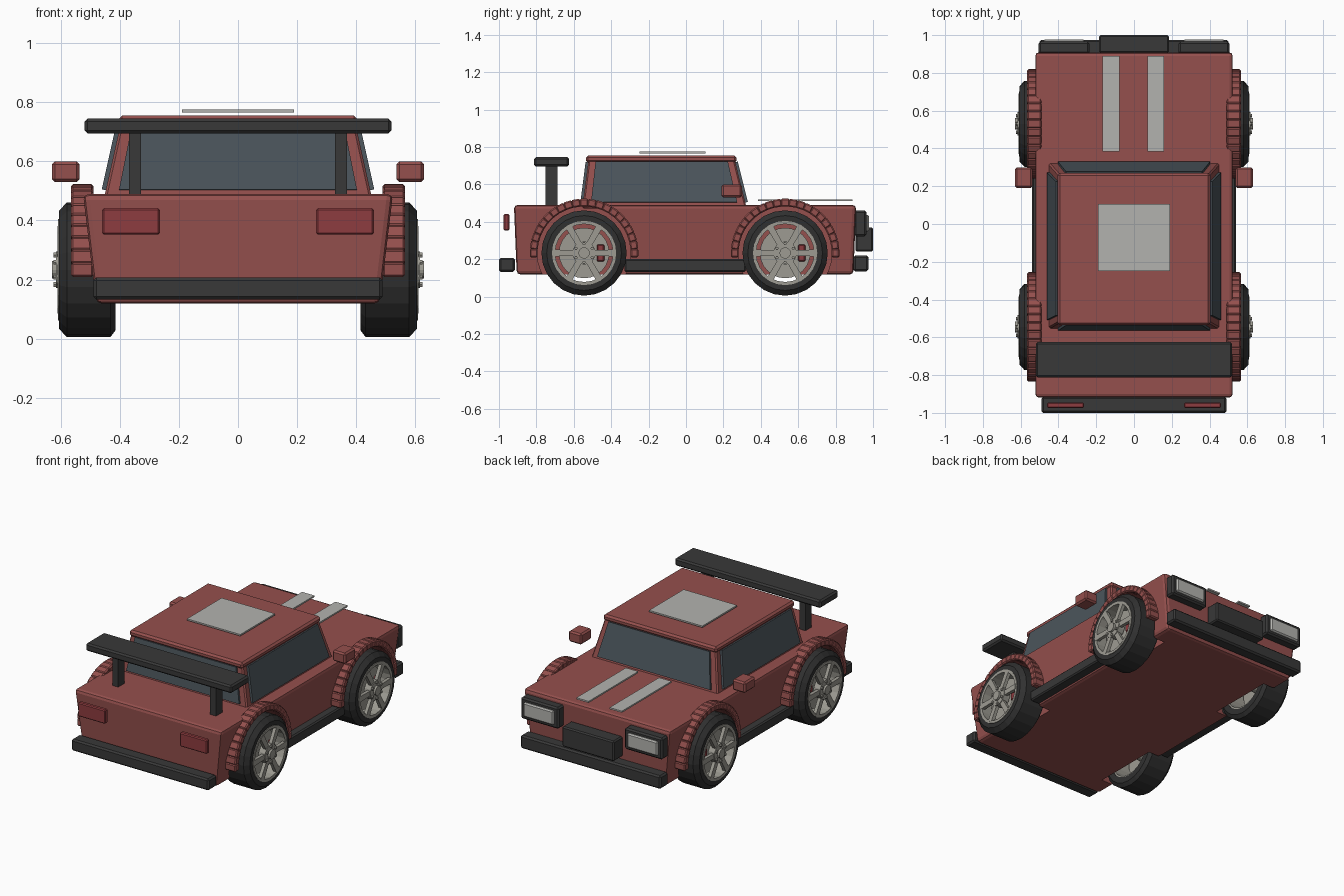
import bpy, bmesh
from math import sin, cos, pi, tau
from mathutils import Vector, Matrix

if "Cube" in bpy.data.objects:
    bpy.data.objects.remove(bpy.data.objects["Cube"])

def material(name, rgb):
    m = bpy.data.materials.new(name)
    m.diffuse_color = (*rgb, 1)
    m.use_nodes = True
    m.node_tree.nodes["Principled BSDF"].inputs["Base Color"].default_value = m.diffuse_color
    return m

RED = material("red paint", (0.30, 0.08, 0.075))
LAMP = material("tail red", (0.27, 0.045, 0.05))
DARK = material("dark trim", (0.04, 0.04, 0.04))
TYRE = material("rubber", (0.03, 0.03, 0.03))
GLASS = material("tinted glass", (0.07, 0.09, 0.105))
RIM = material("alloy", (0.34, 0.33, 0.29))
PALE = material("pale grey", (0.45, 0.45, 0.43))

def finish(name, bm, mat):
    bmesh.ops.recalc_face_normals(bm, faces=bm.faces)
    me = bpy.data.meshes.new(name)
    bm.to_mesh(me)
    bm.free()
    me.materials.append(mat)
    ob = bpy.data.objects.new(name, me)
    bpy.context.collection.objects.link(ob)
    return ob

def hexa(bm, low, high):
    """Closed six-sided solid between two quads."""
    a = [bm.verts.new(p) for p in low]
    b = [bm.verts.new(p) for p in high]
    bm.faces.new(a[::-1])
    bm.faces.new(b)
    for i in range(4):
        j = (i + 1) % 4
        bm.faces.new((a[i], a[j], b[j], b[i]))

def quad(x0, x1, y0, y1, z):
    return [Vector(p) for p in ((x0, y0, z), (x1, y0, z), (x1, y1, z), (x0, y1, z))]

def solid(name, low, high, mat, bevel=0.0, segments=1):
    bm = bmesh.new()
    hexa(bm, low, high)
    bmesh.ops.recalc_face_normals(bm, faces=bm.faces)
    if bevel:
        bmesh.ops.bevel(bm, geom=bm.edges[:], offset=bevel, segments=segments,
                        affect='EDGES', profile=0.5)
    return finish(name, bm, mat)

def box(name, x, y, z, mat, bevel=0.0, segments=1):
    return solid(name, quad(*x, *y, z[0]), quad(*x, *y, z[1]), mat, bevel, segments)

def mirrored(s, a, b):
    return tuple(sorted((s * a, s * b)))

def lathe(name, profile, centre, s, mat, n=24):
    """Spin (x offset, radius) points around the axle; closed loop."""
    bm = bmesh.new()
    rings = []
    for k in range(n):
        t = tau * k / n
        rings.append([bm.verts.new((centre[0] + s * x, centre[1] + r * cos(t),
                                    centre[2] + r * sin(t))) for x, r in profile])
    m = len(profile)
    for k in range(n):
        p, q = rings[k], rings[(k + 1) % n]
        for i in range(m):
            j = (i + 1) % m
            bm.faces.new((p[i], p[j], q[j], q[i]))
    return finish(name, bm, mat)

def add_disc(bm, x0, x1, r, centre, n):
    """Cylinder along x between two x positions."""
    mat = Matrix.Translation(((x0 + x1) / 2, centre[0], centre[1])) @ Matrix.Rotation(pi / 2, 4, 'Y')
    bmesh.ops.create_cone(bm, cap_ends=True, segments=n, radius1=r, radius2=r,
                          depth=abs(x1 - x0), matrix=mat)

WZ = 0.233
AXLES = {"rear": -0.545, "front": 0.53}

# body shell with wheel wells
body = solid("body", quad(-0.48, 0.48, -0.905, 0.895, 0.118),
             quad(-0.525, 0.525, -0.92, 0.91, 0.49), RED, 0.02, 2)
for y in AXLES.values():
    for s in (-1, 1):
        bm = bmesh.new()
        add_disc(bm, s * 0.39, s * 0.7, 0.25, (y, WZ), 32)
        cutter = finish("well_cutter", bm, DARK)
        cutter.hide_render = True
        mod = body.modifiers.new("well", 'BOOLEAN')
        mod.object, mod.operation, mod.solver = cutter, 'DIFFERENCE', 'EXACT'
        bpy.context.view_layer.objects.active = body
        bpy.ops.object.modifier_apply(modifier=mod.name)
        bpy.data.objects.remove(cutter)

# cabin and roof
low = quad(-0.455, 0.455, -0.555, 0.325, 0.47)
high = quad(-0.395, 0.395, -0.52, 0.258, 0.74)
solid("cabin", low, high, RED, 0.008)
box("roof", (-0.405, 0.405), (-0.535, 0.27), (0.715, 0.755), RED, 0.012)

# window panes lying on the cabin faces
for i, name in enumerate(("rear_window", "right_window", "windshield", "left_window")):
    j = (i + 1) % 4
    def at(u, v):
        return low[i].lerp(low[j], u).lerp(high[i].lerp(high[j], u), v)
    m = 0.05
    face = [at(m, 0.12), at(1 - m, 0.12), at(1 - m, 0.92), at(m, 0.92)]
    nrm = (face[1] - face[0]).cross(face[3] - face[0]).normalized()
    solid(name, [p - nrm * 0.003 for p in face], [p + nrm * 0.014 for p in face], GLASS)

# bumpers, spoiler and front grille
box("rear_bumper", (-0.49, 0.49), (-1.0, -0.915), (0.132, 0.207), DARK, 0.01)
box("front_bumper", (-0.50, 0.50), (0.895, 0.975), (0.135, 0.22), DARK, 0.01)
box("spoiler_wing", (-0.52, 0.52), (-0.812, -0.625), (0.695, 0.745), DARK, 0.01)
box("grille", (-0.185, 0.185), (0.905, 1.0), (0.24, 0.37), DARK, 0.008)

# roof panel and hood stripes
box("roof_panel", (-0.19, 0.19), (-0.248, 0.105), (0.765, 0.775), PALE)
for x in (-0.122, 0.115):
    box("hood_stripe", (x - 0.044, x + 0.044), (0.385, 0.89), (0.51, 0.52), PALE)

for s, side in ((-1, "left"), (1, "right")):
    # struts, lights, mirrors and skirts
    box(side + "_spoiler_strut", mirrored(s, 0.328, 0.37), (-0.752, -0.688), (0.48, 0.70), DARK)
    box(side + "_headlight_frame", mirrored(s, 0.235, 0.505), (0.90, 0.965), (0.322, 0.46), DARK, 0.01)
    box(side + "_headlight_lens", mirrored(s, 0.262, 0.478), (0.95, 0.978), (0.345, 0.437), PALE, 0.008)
    box(side + "_taillight", mirrored(s, 0.265, 0.46), (-0.975, -0.945), (0.352, 0.442), LAMP, 0.006)
    box(side + "_mirror", mirrored(s, 0.537, 0.63), (0.19, 0.30), (0.53, 0.60), RED, 0.01)
    box(side + "_side_skirt", mirrored(s, 0.45, 0.54), (-0.33, 0.32), (0.132, 0.2), DARK, 0.008)

    for end, y in AXLES.items():
        tag = f"{end}_{side}_"
        c = (s * 0.51, y, WZ)

        # wheel arch made of blocks around the well
        bm = bmesh.new()
        steps = 20
        for k in range(steps + 1):
            t = pi * k / steps
            rot = Matrix.Translation((0, y, WZ)) @ Matrix.Rotation(t, 4, 'X')
            xs = mirrored(s, 0.49, 0.566)
            lo, hi = quad(*xs, 0.248, 0.29, -0.024), quad(*xs, 0.248, 0.29, 0.024)
            hexa(bm, [rot @ p for p in lo], [rot @ p for p in hi])
        bmesh.ops.recalc_face_normals(bm, faces=bm.faces)
        bmesh.ops.bevel(bm, geom=bm.edges[:], offset=0.007, segments=1, affect='EDGES')
        finish(tag + "arch", bm, RED)

        # tyre and rim barrel
        lathe(tag + "tire", [(-0.095, 0.168), (-0.095, 0.205), (-0.078, 0.228),
                             (0.07, 0.228), (0.096, 0.2), (0.096, 0.168)], c, s, TYRE)
        lathe(tag + "rim", [(-0.09, 0.17), (-0.09, 0.158), (0.1, 0.155),
                            (0.1, 0.172)], c, s, RIM)

        # six spokes, hub and lug nuts
        bm = bmesh.new()
        for k in range(6):
            rot = Matrix.Translation(c) @ Matrix.Rotation(tau * k / 6, 4, 'X')
            xs = mirrored(s, 0.08, 0.102)
            inner = [(xs[0], 0.02, -0.015), (xs[1], 0.02, -0.015), (xs[1], 0.02, 0.015), (xs[0], 0.02, 0.015)]
            outer = [(x, 0.16, z * 1.2) for x, _, z in inner]
            hexa(bm, [rot @ Vector(p) for p in inner], [rot @ Vector(p) for p in outer])
            t = tau * (k + 0.5) / 6
            add_disc(bm, c[0] + s * 0.08, c[0] + s * 0.115, 0.009,
                     (y + 0.05 * cos(t), WZ + 0.05 * sin(t)), 6)
        add_disc(bm, c[0] + s * 0.06, c[0] + s * 0.106, 0.062, (y, WZ), 16)
        add_disc(bm, c[0] + s * 0.07, c[0] + s * 0.12, 0.03, (y, WZ), 16)
        finish(tag + "spokes", bm, RIM)

        # brake disc and caliper
        bm = bmesh.new()
        add_disc(bm, c[0] + s * 0.02, c[0] + s * 0.04, 0.135, (y, WZ), 24)
        add_disc(bm, s * 0.40, c[0] + s * 0.07, 0.03, (y, WZ), 12)
        finish(tag + "brake_disc", bm, RIM)
        box(tag + "caliper", mirrored(s, 0.51, 0.572), (y + 0.068, y + 0.108),
            (WZ - 0.045, WZ + 0.045), LAMP, 0.006)
